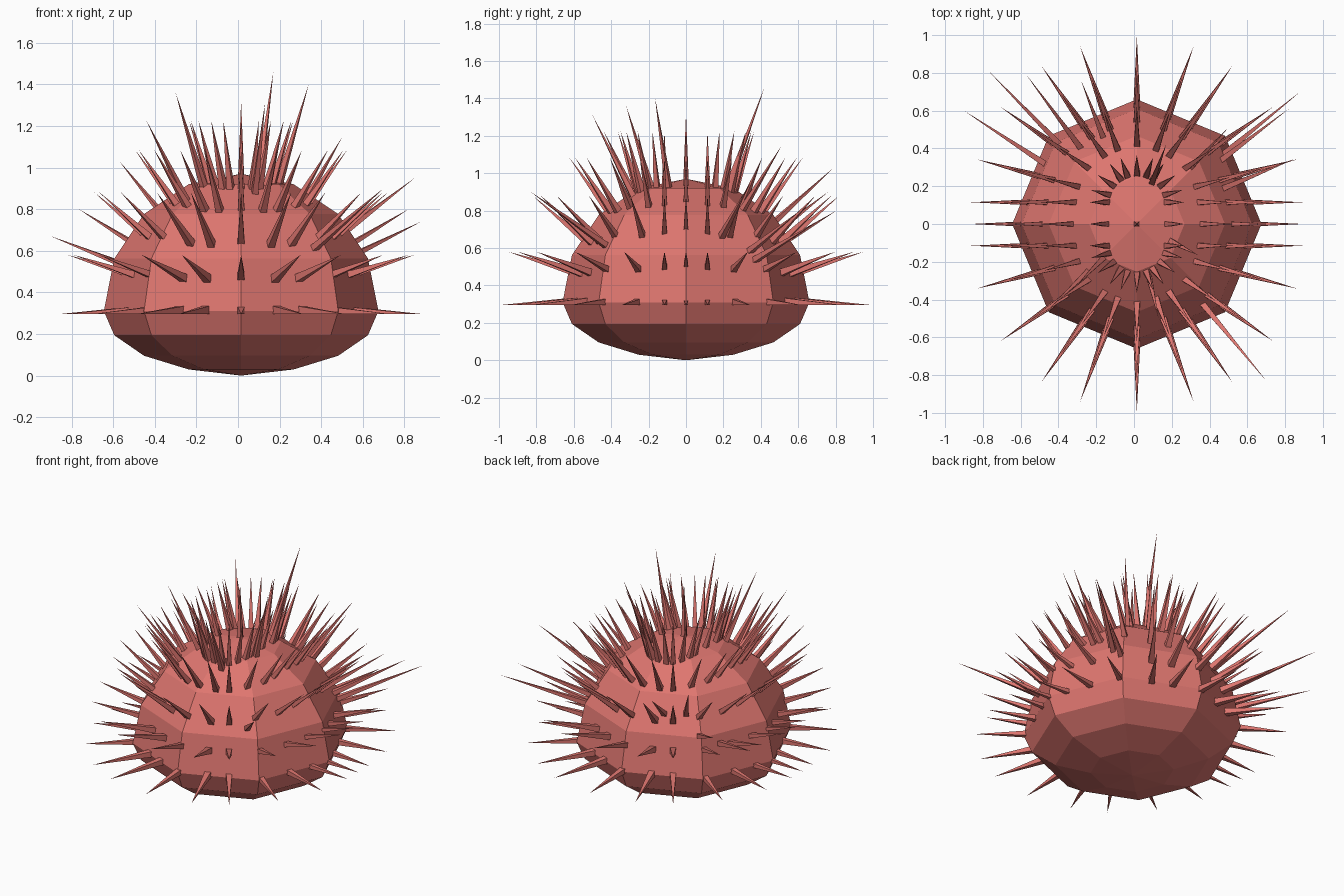
import bpy, bmesh, math
from mathutils import Vector

default = bpy.data.objects.get("Cube")
if default:
    bpy.data.objects.remove(default, do_unlink=True)

coral = bpy.data.materials.new("coral")
coral.use_nodes = True
COLOUR = (0.73, 0.18, 0.16, 1)
coral.diffuse_color = COLOUR
coral.node_tree.nodes["Principled BSDF"].inputs["Base Color"].default_value = COLOUR

CX, MID, RADIUS = 0.015, 0.31, 0.66


def finish(bm, name):
    bmesh.ops.recalc_face_normals(bm, faces=bm.faces)
    mesh = bpy.data.meshes.new(name)
    bm.to_mesh(mesh)
    bm.free()
    mesh.materials.append(coral)
    obj = bpy.data.objects.new(name, mesh)
    bpy.context.collection.objects.link(obj)


def add_spike(bm, base, tip, half=0.019):
    """Four-sided spike with one pair of base edges kept level."""
    base, tip = Vector(base), Vector(tip)
    axis = (tip - base).normalized()
    side = axis.cross(Vector((0, 0, 1)))
    side = side.normalized() if side.length > 0.001 else Vector((1, 0, 0))
    up = side.cross(axis)
    corners = [bm.verts.new(base + half * (a * side + b * up))
               for a, b in ((-1, -1), (1, -1), (1, 1), (-1, 1))]
    point = bm.verts.new(tip)
    bm.faces.new(corners)
    for i in range(4):
        bm.faces.new((corners[i], corners[(i + 1) % 4], point))


# Body: eight-sided ball, flattened underneath
bm = bmesh.new()
bmesh.ops.create_uvsphere(bm, u_segments=8, v_segments=8, radius=RADIUS)
for v in bm.verts:
    if v.co.z < -0.01:
        v.co.z *= 0.46
    v.co += Vector((CX, 0, MID))
low = min(v.co.z for v in bm.verts)
for v in bm.verts:
    if v.co.z < low + 0.001:
        v.co.z = 0
finish(bm, "body")

# Regular spikes: five rows, each two half circles plus one at each side
FAN = (0, 15, 35, 55, 70, 90, 110, 125, 145, 165, 180)
SHIFT = 0.115
ROWS = (  # base radius, base height, tip radius, tip height
    (0.50, 0.315, 0.88, 0.295),
    (0.47, 0.465, 0.835, 0.58),
    (0.39, 0.61, 0.705, 0.88),
    (0.27, 0.75, 0.51, 1.085),
    (0.13, 0.84, 0.25, 1.225),
)
bm = bmesh.new()
for r0, z0, r1, z1 in ROWS:
    for sign in (-1, 1):
        for deg in FAN:
            c, s = math.cos(math.radians(deg)), math.sin(math.radians(deg))
            add_spike(bm, (CX + r0 * c, sign * (SHIFT + r0 * s), z0),
                      (CX + r1 * c, sign * (SHIFT + r1 * s), z1))
        add_spike(bm, (CX + sign * r0, 0, z0), (CX + sign * r1, 0, z1))
add_spike(bm, (CX, 0, 0.85), (CX, 0, 1.32))
finish(bm, "spike_rows")

# Stray longer spikes breaking the regular pattern
STRAYS = (
    (0.88, 0.70, 0.74), (0.82, 0.61, 0.80), (-0.90, 0.60, 0.67),
    (-0.765, 0.805, 0.80), (-0.57, 0.79, 1.03), (-0.28, 0.76, 0.90),
    (0.70, -0.83, 0.90), (0.85, 0.345, 0.95), (0.17, 0.42, 1.46),
    (0.34, -0.165, 1.40), (-0.30, -0.32, 1.36), (-0.44, -0.44, 1.225),
    (0.13, -0.50, 1.31), (0.50, 0.51, 1.145),
)
bm = bmesh.new()
centre = Vector((CX, 0, MID))
for tip in STRAYS:
    direction = (Vector(tip) - centre).normalized()
    add_spike(bm, centre + direction * 0.5, tip)
finish(bm, "stray_spikes")
